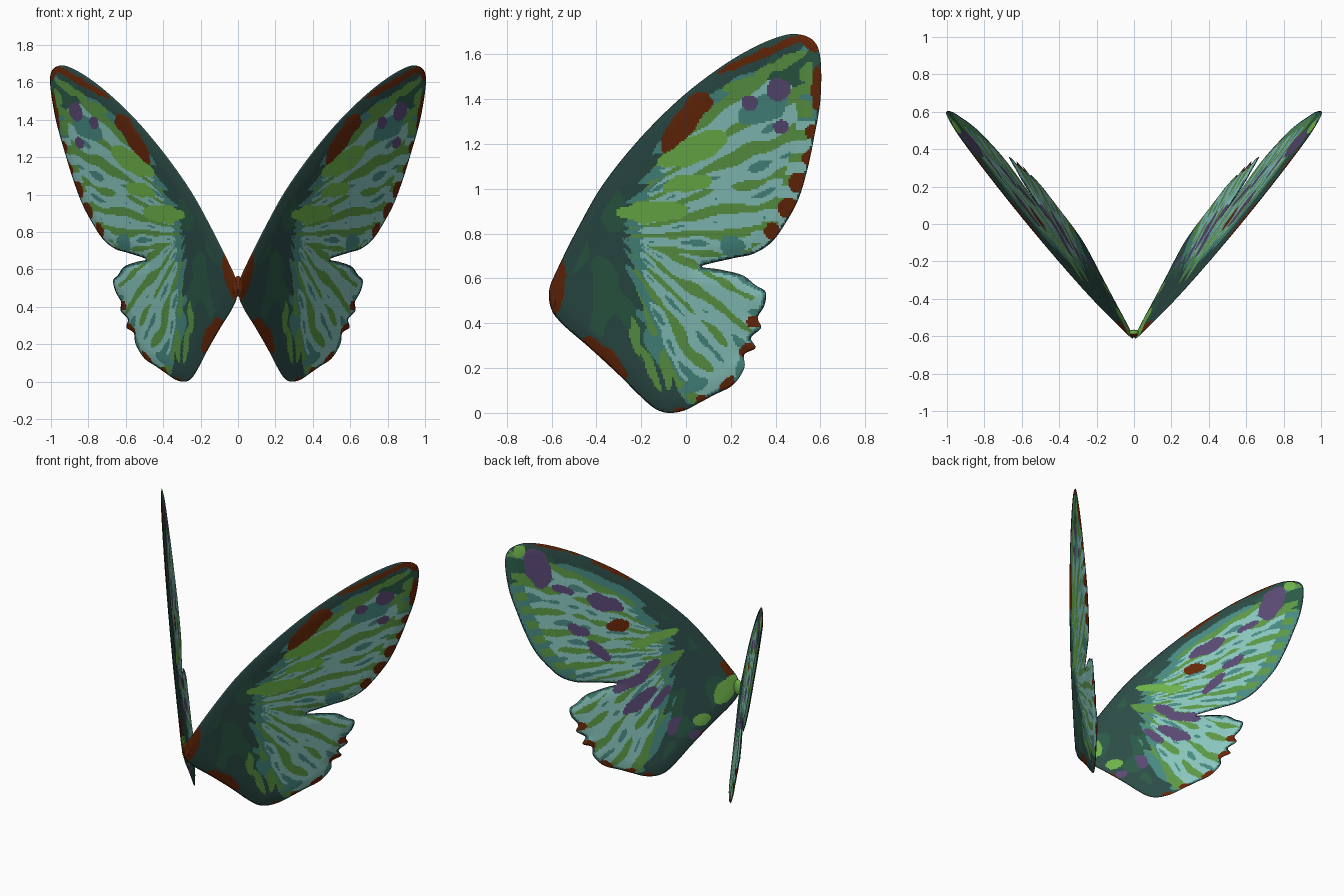
import bpy, bmesh, math
from mathutils import Vector, kdtree, noise

default = bpy.data.objects.get("Cube")
if default:
    bpy.data.objects.remove(default, do_unlink=True)

# ---------- flat colours ----------
PALETTE = {
    "dark_slate": (44, 76, 71), "deep_green": (43, 90, 70), "teal": (72, 138, 130),
    "pale_aqua": (138, 198, 190), "leaf_green": (92, 152, 70), "bright_green": (110, 178, 74),
    "violet": (90, 73, 116), "rust_brown": (102, 39, 9),
}
NAMES = list(PALETTE)
DARK, DEEP, TEAL, AQUA, LEAF, BRIGHT, VIOLET, RUST = range(len(NAMES))


def linear(c):
    c /= 255
    return c / 12.92 if c < 0.04 else ((c + 0.055) / 1.055) ** 2.4


def make_material(name):
    mat = bpy.data.materials.new(name)
    mat.use_nodes = True
    rgba = [linear(c) for c in PALETTE[name]] + [1]
    mat.diffuse_color = rgba
    bsdf = mat.node_tree.nodes["Principled BSDF"]
    bsdf.inputs["Base Color"].default_value = rgba
    bsdf.inputs["Roughness"].default_value = 0.8
    return mat


MATERIALS = [make_material(n) for n in NAMES]

# ---------- wing outline (y, z) ----------
OUTLINE = [
    (-.61, .55), (-.57, .65), (-.48, .83), (-.37, 1.02), (-.21, 1.22), (-.03, 1.4), (.15, 1.54),
    (.3, 1.63), (.42, 1.68), (.5, 1.69), (.57, 1.66), (.6, 1.58), (.6, 1.4), (.57, 1.22),
    (.54, 1.08), (.5, .95), (.44, .84), (.38, .76), (.3, .71), (.21, .69), (.07, .655),
    (.15, .64), (.25, .615), (.31, .57), (.355, .54), (.35, .48), (.32, .425), (.335, .38),
    (.29, .335), (.31, .29), (.26, .26), (.26, .2), (.21, .125), (.125, .08), (.06, .045),
    (-.01, .01), (-.08, 0), (-.14, .02), (-.21, .08), (-.3, .17), (-.43, .29), (-.545, .39), (-.6, .46)]


def smooth_loop(points, steps=20):
    pts = [Vector(p) for p in points]
    out = []
    for i in range(len(pts)):
        a, b, c, d = (pts[(i + k) % len(pts)] for k in (-1, 0, 1, 2))
        for s in range(steps):
            t = s / steps
            out.append(b + (c - a) * t / 2 + (a * 2 - b * 5 + c * 4 - d) * t * t / 2
                       + (b * 3 - a - c * 3 + d) * t ** 3 / 2)
    return out


EDGE = smooth_loop(OUTLINE)
TREE = kdtree.KDTree(len(EDGE))
for i, p in enumerate(EDGE):
    TREE.insert((0, p.x, p.y), i)
TREE.balance()

# ---------- painted spots: colour, y, z, half length, half width, angle ----------
HIND_RIM = [
    (RUST, .31, .41, .038, .026, 0), (RUST, .275, .28, .038, .026, 30),
    (RUST, .19, .13, .04, .024, 40), (RUST, .07, .06, .028, .02, 30), (RUST, -.03, .01, .03, .018, 0)]
FORE_RIM = [
    (RUST, .585, 1.45, .1, .022, 88), (RUST, .56, 1.26, .03, .02, 80),
    (RUST, .545, 1.14, .035, .025, 80), (RUST, .5, 1.03, .045, .034, 70), (RUST, .455, .915, .05, .036, 60),
    (RUST, .39, .815, .038, .032, 40)]
OUTER_SPOTS = [
    (RUST, -.6, .54, .16, .06, 74), (RUST, 0, 1.3, .17, .05, 52), (RUST, .06, 1.38, .07, .045, 20),
    (RUST, -.36, .245, .13, .045, -42), (RUST, .36, 1.61, .24, .02, 23), (RUST, .56, 1.65, .05, .03, -50),
    (VIOLET, .42, 1.44, .055, .052, 0), (VIOLET, .29, 1.385, .04, .034, 0), (VIOLET, .43, 1.28, .035, .034, 0),
    (BRIGHT, -.14, .9, .16, .048, 2), (BRIGHT, .04, 1.18, .17, .06, 22), (BRIGHT, .01, 1.025, .11, .04, 8),
    (LEAF, .43, 1.56, .12, .022, 24), (LEAF, .54, 1.52, .05, .028, 70), (LEAF, .27, 1.47, .11, .026, 15),
    (LEAF, .53, 1.36, .04, .03, 75), (LEAF, -.22, .34, .09, .018, -80), (LEAF, -.15, .2, .11, .022, -65),
    (LEAF, -.08, .2, .09, .018, -80), (TEAL, .21, .75, .05, .045, 0), (TEAL, .35, 1.36, .12, .06, 20),
    (TEAL, .24, .19, .06, .02, 75), (TEAL, .04, .12, .07, .03, 20)]
INNER_SPOTS = [
    (BRIGHT, .515, 1.64, .04, .035, 0), (VIOLET, .425, 1.51, .14, .072, 80), (VIOLET, .08, 1.21, .12, .05, 30),
    (RUST, .02, 1.045, .062, .045, 10), (VIOLET, .3, 1.34, .07, .026, 30), (VIOLET, .25, 1.06, .07, .032, 40),
    (VIOLET, .15, .9, .09, .03, 55), (VIOLET, 0, .65, .11, .042, -17), (VIOLET, -.12, .73, .07, .036, -40),
    (VIOLET, -.04, .52, .13, .038, -37), (VIOLET, -.16, .52, .09, .03, -50), (VIOLET, -.21, .32, .065, .036, -60),
    (VIOLET, -.32, .24, .035, .028, 0), (BRIGHT, -.37, .33, .05, .038, -40), (BRIGHT, -.53, .5, .11, .055, -50),
    (RUST, -.55, .64, .06, .03, 60), (RUST, -.38, .22, .13, .025, -42), (RUST, .02, 1.43, .14, .02, 42),
    (RUST, .3, 1.62, .17, .014, 26), (BRIGHT, -.17, .92, .15, .036, -14), (LEAF, -.22, .76, .12, .028, -25)]


def prepare(spots):
    return [(c, y, z, a, b, math.cos(math.radians(r)), math.sin(math.radians(r)))
            for c, y, z, a, b, r in spots]


SPOTS = {1: prepare(OUTER_SPOTS + FORE_RIM + HIND_RIM), -1: prepare(INNER_SPOTS + HIND_RIM)}

# dark root area: y limit by height
DARK_LIMIT = [(0, .04), (.1, -.04), (.3, -.16), (.6, -.24), (.9, -.27), (1.05, -.17),
              (1.2, -.11), (1.32, 0), (1.42, .13), (1.52, .3), (1.62, .5), (1.8, .7)]


def dark_limit(z):
    for (z0, y0), (z1, y1) in zip(DARK_LIMIT, DARK_LIMIT[1:]):
        if z <= z1:
            return y0 + (y1 - y0) * max(0, z - z0) / (z1 - z0)
    return 1


def paint(y, z, side):
    rim = TREE.find((0, y, z))[2]
    wy = y + .014 * noise.noise(Vector((y * 14, z * 14, side)))
    wz = z + .014 * noise.noise(Vector((y * 14, z * 14, side + 7)))
    for c, cy, cz, a, b, co, si in SPOTS[side]:
        u, v = wy - cy, wz - cz
        if ((u * co + v * si) / a) ** 2 + ((v * co - u * si) / b) ** 2 < 1:
            return c
    if rim < .008:
        return DARK
    # fan of wavy streaks from each wing root
    hind = z < .7 - .3 * y
    oy, oz, k = (-.38, .86, 38) if hind else (-.55, .78, 48)
    ang, r = math.atan2(z - oz, y - oy), math.hypot(z - oz, y - oy)
    drift = noise.noise(Vector((r * 5, ang * 4, side * 3)))
    streak = math.sin(k * ang + 2 * drift) + 1.2 * noise.noise(Vector((r * 9, ang * 8, side * 5)))
    inside = wy - dark_limit(z) - .02 * streak
    if inside < 0:
        return DEEP if noise.noise(Vector((y * 7, z * 5, side * 2))) > .08 and rim > .07 else DARK
    if inside < .07:
        return LEAF if streak > .6 else TEAL
    # darker wing tip and spotted forewing margin
    tip = z + .25 * y > 1.58
    if tip and (side > 0 or rim < .14):
        return LEAF if streak > .6 and rim > .03 else DEEP
    if rim < .085 and not hind and y > .3:
        if math.sin(z * 62) > (.1 if side > 0 else -.2) and rim > .025:
            return LEAF
        return TEAL if side < 0 or z > 1.3 else AQUA
    if rim < .016:
        return TEAL
    limit = .4 if side > 0 else .6
    if hind and side > 0:
        limit += max(0, r - .55) * 1.6
    if streak > limit:
        return LEAF
    return TEAL if streak < (-1.1 if side > 0 else -.95) else AQUA


# ---------- wing sheet: grid cells inside the outline ----------
CELL = .008
bm = bmesh.new()
grid = {}


def corner(i, j):
    if (i, j) not in grid:
        grid[i, j] = bm.verts.new((0, i * CELL, j * CELL))
    return grid[i, j]


for j in range(int(1.72 / CELL)):
    zc = (j + .5) * CELL
    cross = sorted(a.x + (b.x - a.x) * (zc - a.y) / (b.y - a.y)
                   for a, b in zip(EDGE, EDGE[1:] + EDGE[:1]) if (a.y > zc) != (b.y > zc))
    for lo, hi in zip(cross[::2], cross[1::2]):
        for i in range(math.ceil(lo / CELL - .5), math.floor(hi / CELL - .5) + 1):
            bm.faces.new([corner(i, j), corner(i + 1, j), corner(i + 1, j + 1), corner(i, j + 1)])

# pull the stepped rim onto the outline
rim_verts = [v for v in bm.verts if v.is_boundary]
for v in rim_verts:
    v.co = TREE.find(v.co)[0]

# second skin, then paint and inflate both into a thin closed blade
outer = list(bm.faces)
copy = bmesh.ops.duplicate(bm, geom=list(bm.verts) + list(bm.edges) + outer)["geom"]
inner = [f for f in copy if isinstance(f, bmesh.types.BMFace)]
bmesh.ops.reverse_faces(bm, faces=inner)
NORMAL = Vector((1, -.68, -.163)).normalized()
for side, faces in ((1, outer), (-1, inner)):
    for f in faces:
        c = f.calc_center_median()
        f.material_index = paint(c.y, c.z, side)
        f.smooth = True
    for v in {v for f in faces for v in f.verts}:
        y, z = v.co.y, v.co.z
        swell = min(1, TREE.find(v.co)[2] / .08)
        v.co = Vector((.338 + .68 * y + .163 * z, y, z)) + NORMAL * side * .011 * math.sin(swell * math.pi / 2)
bmesh.ops.remove_doubles(bm, verts=bm.verts, dist=.0001)


def add_object(name, mesh_bm):
    mesh = bpy.data.meshes.new(name)
    mesh_bm.to_mesh(mesh)
    mesh_bm.free()
    for m in MATERIALS:
        mesh.materials.append(m)
    obj = bpy.data.objects.new(name, mesh)
    bpy.context.scene.collection.objects.link(obj)
    return obj


wings = add_object("wings", bm)
mirror = wings.modifiers.new("mirror", "MIRROR")
mirror.use_mirror_merge = False

# ---------- small hinge joining the wing roots ----------
bm = bmesh.new()
bmesh.ops.create_uvsphere(bm, u_segments=16, v_segments=10, radius=1)
for v in bm.verts:
    v.co = Vector((v.co.x * .03, v.co.y * .02 - .585, v.co.z * .055 + .51))
for f in bm.faces:
    f.smooth = True
    f.material_index = RUST if f.calc_center_median().y < -.585 else BRIGHT
add_object("wing_hinge", bm)
